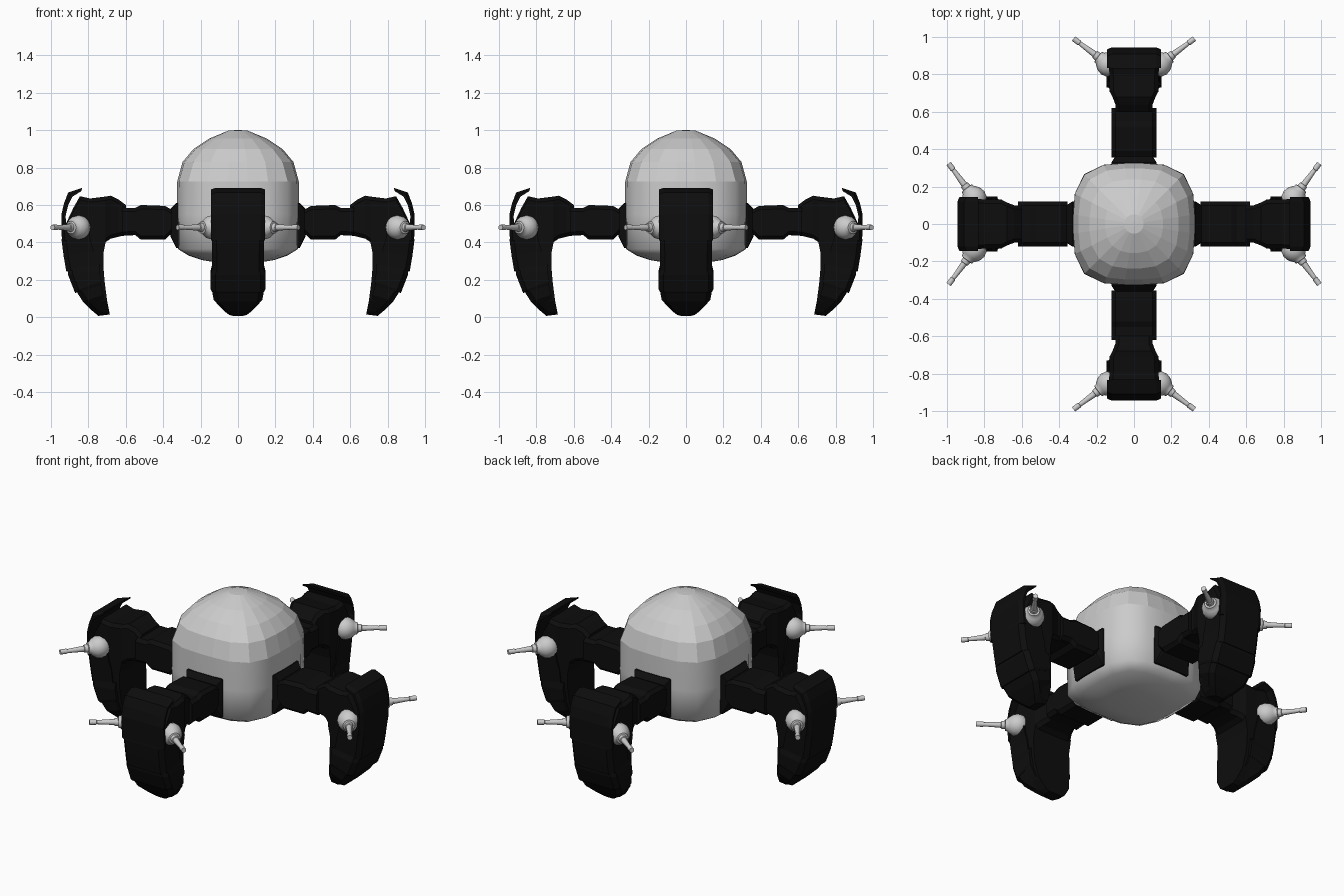
import bpy, bmesh, math
from mathutils import Matrix, Vector

if "Cube" in bpy.data.objects:
    bpy.data.objects.remove(bpy.data.objects["Cube"])

black = bpy.data.materials.new("black")
black.diffuse_color = (0.004, 0.004, 0.004, 1)
black.use_nodes = True
black.node_tree.nodes["Principled BSDF"].inputs["Base Color"].default_value = black.diffuse_color


def loft(name, rings, mat=None):
    """Skin a list of equal-length point rings and cap both ends."""
    bm = bmesh.new()
    rows = [[bm.verts.new(p) for p in r] for r in rings]
    n = len(rows[0])
    for a, b in zip(rows, rows[1:]):
        for i in range(n):
            j = (i + 1) % n
            bm.faces.new((a[i], a[j], b[j], b[i]))
    bm.faces.new(rows[0][::-1])
    bm.faces.new(rows[-1])
    bmesh.ops.recalc_face_normals(bm, faces=bm.faces)
    me = bpy.data.meshes.new(name)
    bm.to_mesh(me)
    bm.free()
    if mat:
        me.materials.append(mat)
    return me


def place(name, me, matrix=None):
    ob = bpy.data.objects.new(name, me)
    bpy.context.collection.objects.link(ob)
    if matrix:
        ob.matrix_world = matrix
    return ob


def box_ring(x, z0, z1, w, c=0.02):
    """Chamfered rectangle across the arm."""
    return [(x, -w, z0 + c), (x, -w + c, z0), (x, w - c, z0), (x, w, z0 + c),
            (x, w, z1 - c), (x, w - c, z1), (x, -w + c, z1), (x, -w, z1 - c)]


def shell_ring(xo, zo, xi, zi, w, c=0.025):
    """Section of a claw: chamfered outer face, plain inner face."""
    o, i = Vector((xo, 0, zo)), Vector((xi, 0, zi))
    y = Vector((0, 1, 0))
    s = o + (i - o).normalized() * min(c, (i - o).length * 0.5)
    return [i - y * w, s - y * w, o - y * (w - c), o + y * (w - c), s + y * w, i + y * w]


def lathe(name, profile, seg=16):
    rings = [[(r * math.cos(2 * math.pi * k / seg), r * math.sin(2 * math.pi * k / seg), h)
              for k in range(seg)] for h, r in profile]
    return loft(name, rings)


# Body: rounded-square shell with a faceted dome: (z, radius, squareness)
body_rings = []
for z, r, n in [(0.295, 0.13, 3), (0.305, 0.19, 3.2), (0.33, 0.265, 3.4), (0.365, 0.322, 3.5),
                (0.55, 0.325, 3.5), (0.727, 0.325, 3.4), (0.83, 0.297, 3.1),
                (0.90, 0.238, 2.8), (0.955, 0.155, 2.4), (0.998, 0.052, 2)]:
    ring = []
    for k in range(20):
        t = 2 * math.pi * (k + 0.5) / 20
        c, s = math.cos(t), math.sin(t)
        q = r / (abs(c) ** n + abs(s) ** n) ** (1 / n)
        ring.append((q * c, q * s, z))
    body_rings.append(ring)
body_rings.append([(p[0] * 0.3, p[1] * 0.3, 1.0) for p in body_rings[-1]])
body = loft("body", body_rings)
for f in body.polygons:
    f.use_smooth = f.center.z < 0.7
place("body", body)

# Leg parts, modelled pointing along +x
parts = {}
parts["mount_plate"] = loft("mount_plate", [
    box_ring(0.30, 0.37, 0.61, 0.12, 0.004), box_ring(0.33, 0.37, 0.61, 0.12, 0.004),
    box_ring(0.36, 0.43, 0.58, 0.10, 0.01)], black)
parts["arm_core"] = loft("arm_core", [
    box_ring(0.33, 0.44, 0.575, 0.10), box_ring(0.53, 0.44, 0.575, 0.10),
    box_ring(0.72, 0.43, 0.59, 0.10)], black)
parts["arm_sleeve"] = loft("arm_sleeve", [
    box_ring(0.355, 0.45, 0.575, 0.12), box_ring(0.39, 0.415, 0.595, 0.12),
    box_ring(0.52, 0.415, 0.60, 0.12), box_ring(0.55, 0.44, 0.585, 0.12),
    box_ring(0.62, 0.435, 0.585, 0.12)], black)
parts["shoulder"] = loft("shoulder", [
    box_ring(0.60, 0.44, 0.60, 0.10), box_ring(0.64, 0.43, 0.63, 0.10),
    box_ring(0.68, 0.42, 0.65, 0.115), box_ring(0.71, 0.40, 0.645, 0.13),
    box_ring(0.79, 0.40, 0.635, 0.13), box_ring(0.845, 0.40, 0.647, 0.135),
    box_ring(0.88, 0.40, 0.585, 0.135), box_ring(0.92, 0.40, 0.50, 0.135)], black)

# Claw core and three overlapping armour plates
parts["claw"] = loft("claw", [shell_ring(*s) for s in [
    (0.925, 0.50, 0.72, 0.46, 0.13), (0.93, 0.41, 0.705, 0.415, 0.13),
    (0.92, 0.32, 0.72, 0.34, 0.13), (0.90, 0.23, 0.718, 0.25, 0.13),
    (0.86, 0.14, 0.712, 0.18, 0.125), (0.81, 0.075, 0.70, 0.09, 0.11),
    (0.765, 0.03, 0.688, 0.03, 0.07), (0.74, 0.008, 0.685, 0.015, 0.045)]], black)
parts["upper_armour"] = loft("upper_armour", [shell_ring(*s) for s in [
    (0.935, 0.50, 0.80, 0.49, 0.14), (0.943, 0.41, 0.79, 0.42, 0.14),
    (0.932, 0.325, 0.77, 0.35, 0.138), (0.918, 0.245, 0.76, 0.28, 0.138)]], black)
parts["middle_armour"] = loft("middle_armour", [shell_ring(*s) for s in [
    (0.912, 0.255, 0.74, 0.285, 0.138), (0.908, 0.225, 0.74, 0.25, 0.146),
    (0.875, 0.14, 0.73, 0.19, 0.146), (0.87, 0.13, 0.735, 0.17, 0.14)]], black)
parts["tip_armour"] = loft("tip_armour", [shell_ring(*s) for s in [
    (0.865, 0.14, 0.735, 0.18, 0.14), (0.83, 0.085, 0.72, 0.12, 0.13),
    (0.78, 0.035, 0.71, 0.06, 0.085), (0.745, 0.006, 0.70, 0.03, 0.05)]], black)
# Curved fin rising over the shoulder
parts["fin"] = loft("fin", [shell_ring(*s) for s in [
    (0.942, 0.41, 0.91, 0.41, 0.145), (0.944, 0.55, 0.922, 0.54, 0.145),
    (0.93, 0.61, 0.908, 0.60, 0.145), (0.908, 0.667, 0.885, 0.645, 0.145),
    (0.832, 0.692, 0.838, 0.674, 0.145)]], black)

# Eye ball with ringed barrel, turned along +z
ball = [(-0.065 * math.cos(math.pi * i / 8), max(0.065 * math.sin(math.pi * i / 8), 0.002))
        for i in range(7)]
eye = lathe("eye", ball + [(0.056, 0.036), (0.068, 0.034), (0.07, 0.024), (0.09, 0.022),
                           (0.092, 0.017), (0.19, 0.0115), (0.192, 0.0145), (0.232, 0.0145)])
eye.polygons.foreach_set("use_smooth", [True] * len(eye.polygons))
eye.set_sharp_from_angle(angle=math.radians(40))

# Four legs around the body
for k, side in enumerate(["right", "back", "left", "front"]):
    turn = Matrix.Rotation(k * math.pi / 2, 4, 'Z')
    for name, me in parts.items():
        place(f"{side}_{name}", me, turn)
    for s in (-1, 1):
        aim = Vector((0.132, 0.178 * s, 0)).to_track_quat('Z', 'Y').to_matrix().to_4x4()
        place(f"{side}_eye_{'a' if s < 0 else 'b'}", eye,
              turn @ Matrix.Translation((0.853, 0.137 * s, 0.48)) @ aim)
